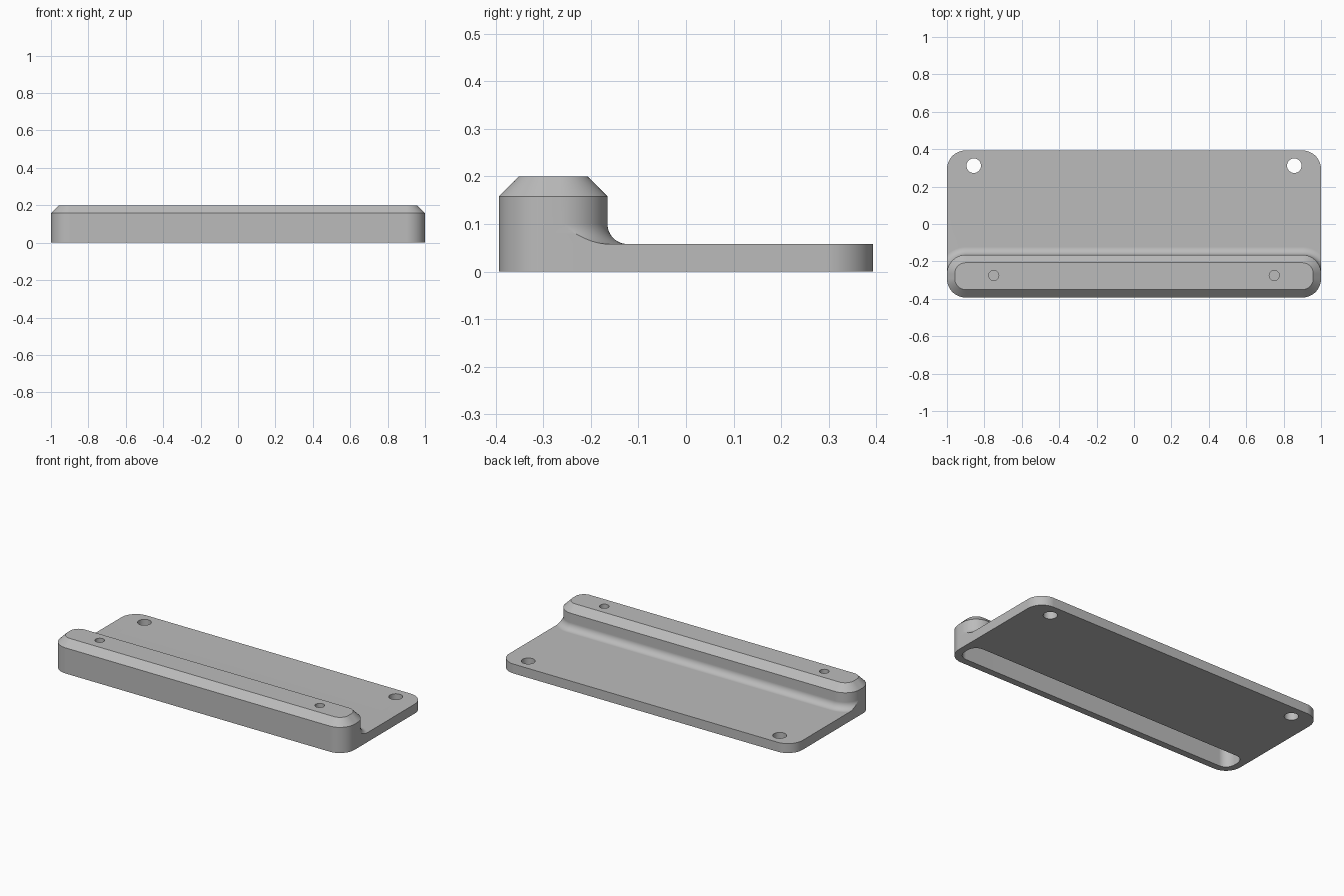
import bpy
import bmesh
from math import sin, cos, acos, pi

cube = bpy.data.objects.get("Cube")
if cube:
    bpy.data.objects.remove(cube, do_unlink=True)

# Main dimensions
HALF_X, FRONT, BACK, RAIL_BACK = 1.0, -0.393, 0.393, -0.165
RADIUS, FILLET, CHAMFER = 0.1, 0.042, 0.042
PLATE_TOP, RAIL_EDGE, RAIL_TOP = 0.058, 0.158, 0.2
STEPS = 16

grey = bpy.data.materials.new("light_grey")
grey.use_nodes = True
colour = (0.5, 0.5, 0.5, 1)
grey.diffuse_color = colour
grey.node_tree.nodes["Principled BSDF"].inputs["Base Color"].default_value = colour


def arc(cx, cy, r, a0, a1):
    angles = [a0 + (a1 - a0) * i / STEPS for i in range(STEPS + 1)]
    return [(cx + r * cos(a), cy + r * sin(a)) for a in angles]


def ring(z, back, offset=0.0, side_y=None):
    """Rounded outline; a positive offset swells the back only, trimmed at the sides."""
    cx = HALF_X - RADIUS
    half = arc(cx, FRONT + RADIUS, RADIUS + min(offset, 0), -pi / 2, 0)
    r = RADIUS + offset
    start = acos(min(1, RADIUS / r))
    rear = arc(cx, back - RADIUS, r, start, pi / 2)
    half.append(rear[0] if side_y is None else (HALF_X, side_y))
    half += rear
    outline = half + [(-x, y) for x, y in reversed(half)]
    return [(x, y, z) for x, y in outline]


def loft(name, rings):
    bm = bmesh.new()
    loops = [[bm.verts.new(p) for p in pts] for pts in rings]
    bm.faces.new(loops[0][::-1])
    bm.faces.new(loops[-1])
    n = len(loops[0])
    for low, high in zip(loops, loops[1:]):
        for i in range(n):
            j = (i + 1) % n
            bm.faces.new((low[i], low[j], high[j], high[i]))
    bmesh.ops.remove_doubles(bm, verts=bm.verts, dist=0.00005)
    bmesh.ops.recalc_face_normals(bm, faces=bm.faces)
    mesh = bpy.data.meshes.new(name)
    bm.to_mesh(mesh)
    bm.free()
    mesh.materials.append(grey)
    obj = bpy.data.objects.new(name, mesh)
    bpy.context.collection.objects.link(obj)
    return obj


def cylinder(name, x, y, r, z0, z1):
    circle = [(x + r * cos(2 * pi * i / 32), y + r * sin(2 * pi * i / 32)) for i in range(32)]
    return loft(name, [[(a, b, z) for a, b in circle] for z in (z0, z1)])


# Plate, concave fillet and chamfered rail in one continuous loft
swell = RADIUS + FILLET
side_y = RAIL_BACK - RADIUS + swell * sin(acos(RADIUS / swell))
rings = [ring(z, BACK, side_y=side_y) for z in (0, PLATE_TOP)]
for i in range(13):
    a = pi / 2 * i / 12
    rings.append(ring(PLATE_TOP + FILLET * (1 - cos(a)), RAIL_BACK, FILLET * (1 - sin(a))))
rings.append(ring(RAIL_EDGE, RAIL_BACK))
rings.append(ring(RAIL_TOP, RAIL_BACK, -CHAMFER))
body = loft("mounting_plate", rings)

# Pocket under the rail, through holes in the plate, blind holes in the rail
cutters = [loft("pocket_cutter", [ring(z, RAIL_BACK, -CHAMFER) for z in (-0.1, 0.13)])]
for s in (-1, 1):
    cutters.append(cylinder("plate_hole_cutter", s * 0.857, 0.312, 0.039, -0.1, 0.3))
    cutters.append(cylinder("rail_hole_cutter", s * 0.75, -0.275, 0.027, 0.155, 0.3))

bpy.ops.object.select_all(action="DESELECT")
bpy.context.view_layer.objects.active = body
body.select_set(True)
for cutter in cutters:
    cutter.hide_render = True
    mod = body.modifiers.new("cut", "BOOLEAN")
    mod.operation = "DIFFERENCE"
    mod.solver = "EXACT"
    mod.object = cutter
    bpy.ops.object.modifier_apply(modifier=mod.name)
    bpy.data.objects.remove(cutter, do_unlink=True)

# Smooth rounds with crisp edges
bpy.ops.object.shade_smooth_by_angle(angle=pi / 6)
weighted = body.modifiers.new("weighted_normals", "WEIGHTED_NORMAL")
weighted.keep_sharp = True
